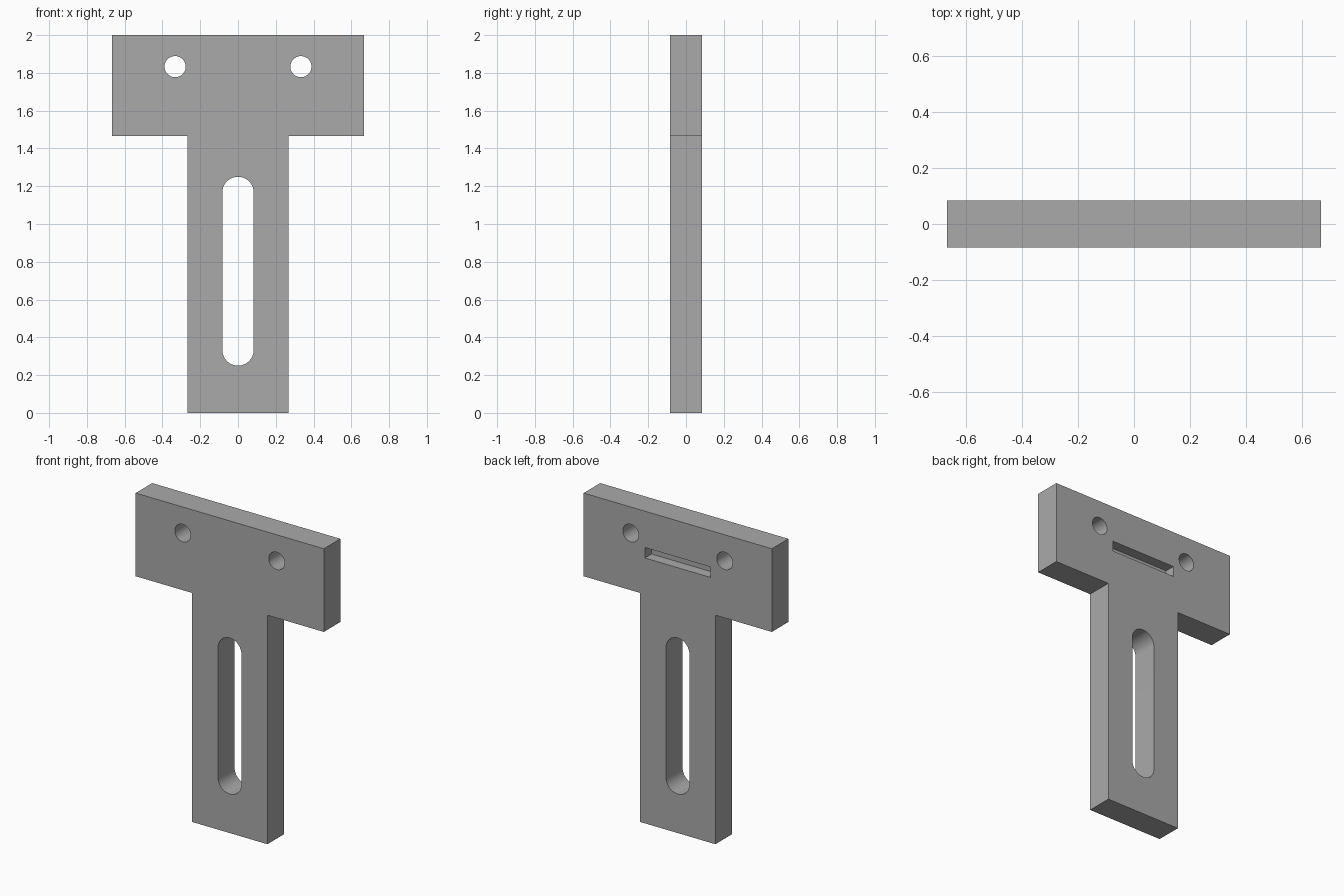
import bpy, bmesh, math

cube = bpy.data.objects.get("Cube")
if cube:
    bpy.data.objects.remove(cube, do_unlink=True)

THICK = 0.167

grey = bpy.data.materials.new("plain grey")
grey.use_nodes = True
colour = (0.4, 0.4, 0.4, 1)
grey.diffuse_color = colour
grey.node_tree.nodes["Principled BSDF"].inputs["Base Color"].default_value = colour


def prism(name, outline, y0, y1):
    """Extrude an x-z outline from y0 to y1."""
    bm = bmesh.new()
    face = bm.faces.new([bm.verts.new((x, y0, z)) for x, z in outline])
    new = bmesh.ops.extrude_face_region(bm, geom=[face])["geom"]
    bmesh.ops.translate(bm, vec=(0, y1 - y0, 0),
                        verts=[v for v in new if isinstance(v, bmesh.types.BMVert)])
    bmesh.ops.recalc_face_normals(bm, faces=bm.faces)
    mesh = bpy.data.meshes.new(name)
    bm.to_mesh(mesh)
    bm.free()
    mesh.materials.append(grey)
    obj = bpy.data.objects.new(name, mesh)
    bpy.context.collection.objects.link(obj)
    return obj


def arc(x, z, r, start, end, steps):
    angles = [math.radians(start + (end - start) * i / steps) for i in range(steps + 1)]
    return [(x + r * math.cos(a), z + r * math.sin(a)) for a in angles]


# T-shaped plate
half = [(0.267, 0), (0.267, 1.467), (0.667, 1.467), (0.667, 2)]
plate = prism("t_plate", half + [(-x, z) for x, z in reversed(half)], -THICK / 2, THICK / 2)

# Long rounded slot, two round holes, shallow pocket in the back
slot = arc(0, 1.167, 0.083, 0, 180, 24) + arc(0, 0.333, 0.083, 180, 360, 24)
cutters = [prism("slot_cutter", slot, -THICK, THICK)]
for side, x in (("left", 0.333), ("right", -0.333)):
    cutters.append(prism(side + "_hole_cutter", arc(x, 1.833, 0.056, 0, 360, 40)[:-1], -THICK, THICK))
pocket = [(-0.233, 1.7), (0.233, 1.7), (0.233, 1.767), (-0.233, 1.767)]
cutters.append(prism("pocket_cutter", pocket, THICK / 2 - 0.067, THICK))

# Cut the openings and apply
bpy.ops.object.select_all(action="DESELECT")
bpy.context.view_layer.objects.active = plate
plate.select_set(True)
for cutter in cutters:
    mod = plate.modifiers.new(cutter.name, "BOOLEAN")
    mod.operation = "DIFFERENCE"
    mod.solver = "EXACT"
    mod.object = cutter
    bpy.ops.object.modifier_apply(modifier=mod.name)
    bpy.data.objects.remove(cutter, do_unlink=True)

bpy.ops.object.shade_smooth_by_angle(angle=math.radians(30))
